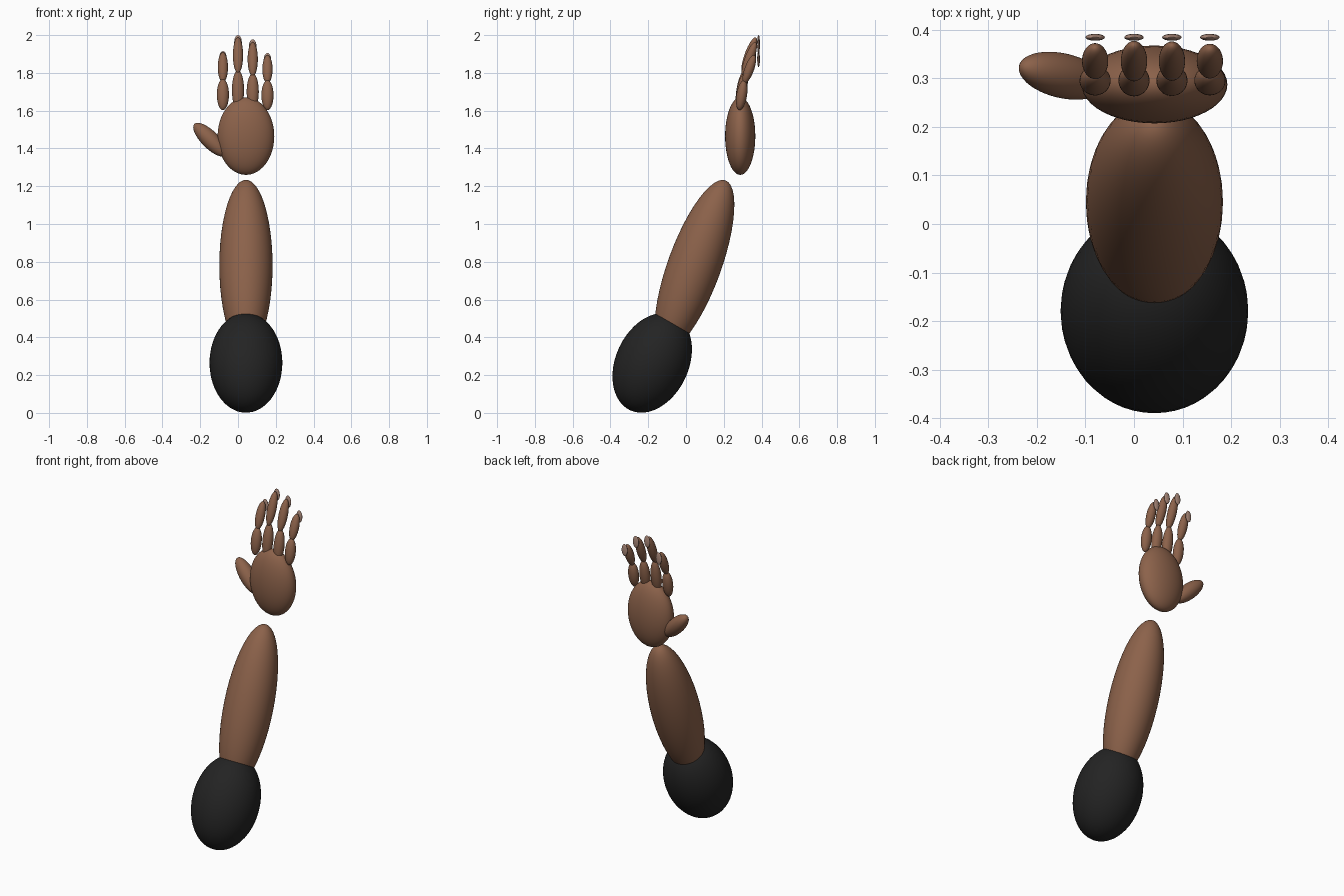
import bpy
from math import radians
from mathutils import Vector

cube = bpy.data.objects.get("Cube")
if cube:
    bpy.data.objects.remove(cube, do_unlink=True)


def material(name, rgb):
    m = bpy.data.materials.new(name)
    m.use_nodes = True
    m.diffuse_color = (*rgb, 1)
    m.node_tree.nodes["Principled BSDF"].inputs["Base Color"].default_value = (*rgb, 1)
    return m


skin = material("brown skin", (0.262, 0.122, 0.069))
cloth = material("black sleeve", (0.017, 0.017, 0.017))
nail = material("pale nail", (0.42, 0.26, 0.2))


def ellipsoid(name, center, radii, mat, rotation=(0, 0, 0)):
    bpy.ops.mesh.primitive_uv_sphere_add(segments=48, ring_count=24, location=center, rotation=rotation)
    ob = bpy.context.object
    ob.name = name
    ob.scale = radii
    ob.data.materials.append(mat)
    bpy.ops.object.shade_smooth()
    return ob


def lean(degrees):
    # Tip the top of a part toward the back
    return (radians(-degrees), 0, 0)


# Arm
ARM_X = 0.042
ellipsoid("sleeve", (ARM_X, -0.179, 0.265), (0.193, 0.193, 0.277), cloth, lean(25))
ellipsoid("forearm", (ARM_X, 0.045, 0.78), (0.141, 0.141, 0.48), skin, lean(20))
ellipsoid("palm", (ARM_X, 0.287, 1.465), (0.15, 0.08, 0.205), skin)

# Thumb, pointing outward and up
thumb_axis = Vector((-0.7, 0.16, 0.7))
ellipsoid("thumb", (-0.147, 0.305, 1.446), (0.046, 0.046, 0.12), skin,
          thumb_axis.to_track_quat("Z", "Y").to_euler())

# Fingers: name, x, knuckle top, fingertip top, nail top
fingers = [
    ("index", -0.08, 1.768, 1.91, 1.915),
    ("middle", 0.0, 1.815, 1.99, 2.0),
    ("ring", 0.078, 1.798, 1.965, 1.977),
    ("little", 0.156, 1.762, 1.895, 1.905),
]
FINGER_BASE = 1.602
for name, x, knuckle, tip, nail_top in fingers:
    half = (knuckle - FINGER_BASE) / 2
    ellipsoid(name + "_finger_lower", (x, 0.295, knuckle - half), (0.032, 0.028, half), skin, lean(9))
    half = (tip - knuckle + 0.018) / 2
    ellipsoid(name + "_finger_upper", (x, 0.335, tip - half), (0.027, 0.025, half * 1.04), skin, lean(20))
    ellipsoid(name + "_nail", (x, 0.384, nail_top - 0.037), (0.02, 0.007, 0.037), nail)
